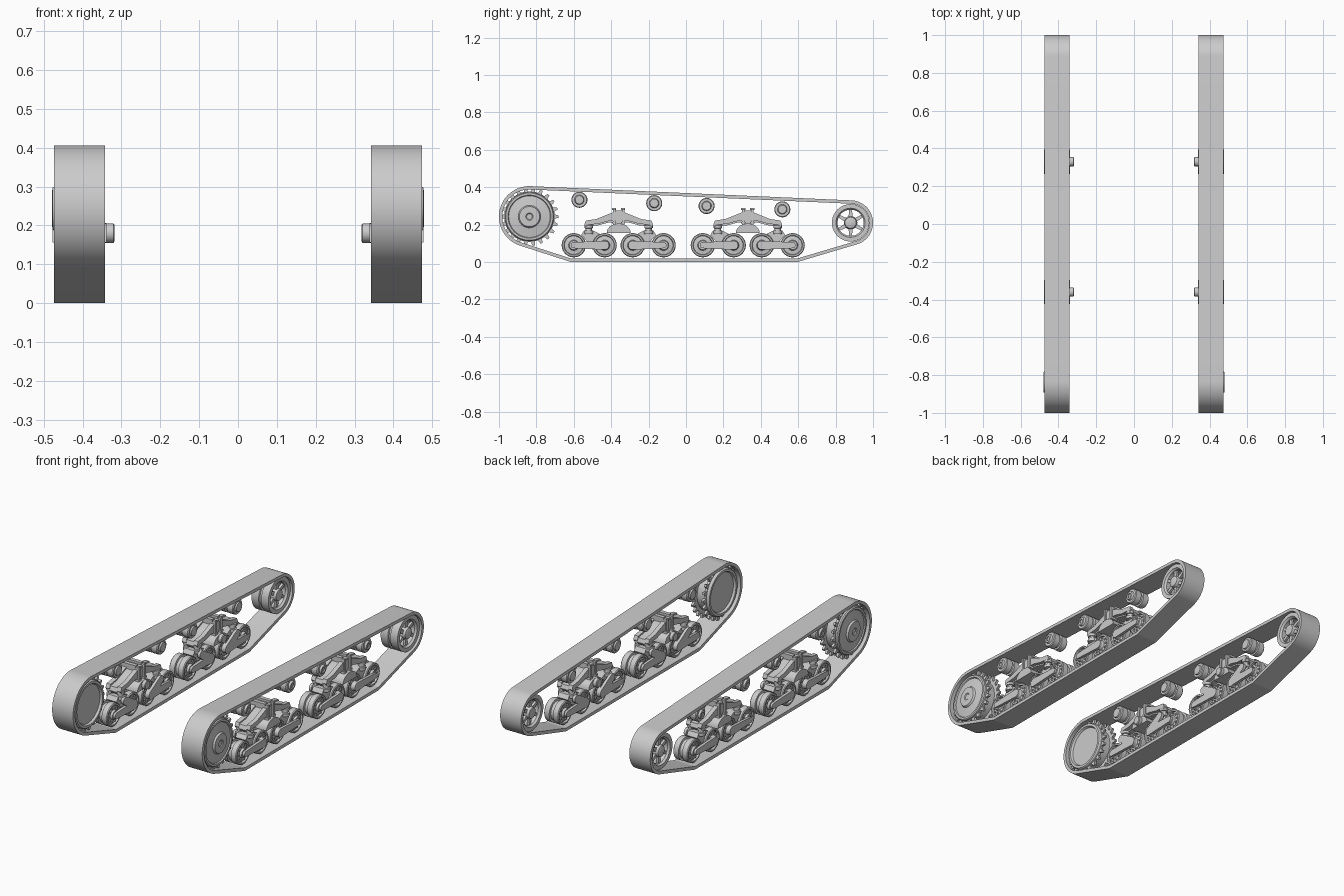
import bpy
import bmesh
from math import cos, sin, pi, tau
from mathutils import Vector

cube = bpy.data.objects.get("Cube")
if cube:
    bpy.data.objects.remove(cube)

grey = bpy.data.materials.new("steel_grey")
grey.use_nodes = True
COLOUR = (0.6, 0.6, 0.6, 1)
grey.diffuse_color = COLOUR
grey.node_tree.nodes["Principled BSDF"].inputs["Base Color"].default_value = COLOUR
parts = []


def finish(name, bm):
    """Turn the bmesh into an object mirrored to the other track."""
    bmesh.ops.recalc_face_normals(bm, faces=bm.faces)
    mesh = bpy.data.meshes.new(name)
    bm.to_mesh(mesh)
    bm.free()
    mesh.materials.append(grey)
    obj = bpy.data.objects.new(name, mesh)
    bpy.context.collection.objects.link(obj)
    mod = obj.modifiers.new("other_side", 'MIRROR')
    mod.use_mirror_merge = False
    parts.append(obj)


def skin(bm, rings, closed):
    """Bridge rings of points; cap the ends unless the rings form a loop."""
    rows = [[bm.verts.new(p) for p in ring] for ring in rings]
    pairs = list(zip(rows, rows[1:])) + ([(rows[-1], rows[0])] if closed else [])
    for a, b in pairs:
        for i in range(len(a)):
            j = (i + 1) % len(a)
            bm.faces.new((a[i], a[j], b[j], b[i]))
    if not closed:
        bm.faces.new(rows[0])
        bm.faces.new(rows[-1])


def lathe(bm, centre, profile, n=32, closed=False, upright=False):
    """Turn (distance, radius) pairs around the x axis, or z if upright."""
    c = Vector(centre)
    rings = []
    for d, r in profile:
        ring = [(r * cos(tau * i / n), r * sin(tau * i / n)) for i in range(n)]
        rings.append([c + Vector((u, v, d) if upright else (d, u, v)) for u, v in ring])
    skin(bm, rings, closed)


def prism(bm, outline, x0, x1):
    skin(bm, [[(x, y, z) for y, z in outline] for x in (x0, x1)], False)


def hull(circles, n=32, inset=0.0):
    """Outline wrapped tightly around circles (y, z, radius)."""
    points = []
    for i in range(n):
        u, v = cos(tau * i / n), sin(tau * i / n)
        y, z, r = max(circles, key=lambda c: c[0] * u + c[1] * v + c[2])
        points.append((y + (r - inset) * u, z + (r - inset) * v))
    return points


MID = 0.408
SPROCKET = (-0.837, 0.243)
IDLER = (0.88, 0.21)

# Track band
bm = bmesh.new()
path = [(*SPROCKET, 0.163), (*IDLER, 0.12), (-0.61, 0.03, 0.03), (0.59, 0.03, 0.03)]
outer, inner = hull(path, 160), hull(path, 160, 0.018)
skin(bm, [[(0.342, *o), (0.474, *o), (0.474, *i), (0.342, *i)]
          for o, i in zip(outer, inner)], True)
finish("track_band", bm)

# Drive sprocket: dished drum and two toothed rings
bm = bmesh.new()
lathe(bm, (0, *SPROCKET), [(0.362, 0.108), (0.35, 0.114), (0.35, 0.127), (0.356, 0.131),
      (0.375, 0.131), (0.38, 0.115), (0.435, 0.115), (0.44, 0.131), (0.46, 0.131),
      (0.466, 0.126), (0.466, 0.115), (0.46, 0.111), (0.468, 0.06), (0.478, 0.054),
      (0.479, 0.02), (0.475, 0.015)], 48)
finish("sprocket_drum", bm)
bm = bmesh.new()
TEETH = 22
gear = []
for i in range(TEETH):
    for step, r in ((-0.3, 0.135), (-0.14, 0.156), (0.14, 0.156), (0.3, 0.135)):
        a = tau * (i + step) / TEETH
        gear.append((SPROCKET[0] + r * cos(a), SPROCKET[1] + r * sin(a)))
for x in (0.366, 0.436):
    prism(bm, gear, x, x + 0.014)
finish("sprocket_teeth", bm)

# Idler wheel: rim, hub and six spokes
bm = bmesh.new()
lathe(bm, (0, *IDLER), [(0.355, 0.078), (0.355, 0.1), (0.4, 0.1), (0.403, 0.092),
      (0.413, 0.092), (0.416, 0.1), (0.461, 0.1), (0.461, 0.078), (0.45, 0.07),
      (0.366, 0.07)], 40, closed=True)
finish("idler_rim", bm)
bm = bmesh.new()
lathe(bm, (0, *IDLER), [(0.355, 0.018), (0.355, 0.03), (0.375, 0.036), (0.44, 0.036),
                        (0.461, 0.03), (0.466, 0.018)], 24)
finish("idler_hub", bm)
bm = bmesh.new()
for i in range(6):
    a = tau * i / 6 + pi / 6
    spoke = [(IDLER[0] + r * cos(a), IDLER[1] + r * sin(a), w)
             for r, w in ((0.03, 0.011), (0.074, 0.008))]
    for x in (0.368, 0.434):
        prism(bm, hull(spoke, 12), x, x + 0.014)
finish("idler_spokes", bm)

# Return rollers
bm = bmesh.new()
for y, z in ((-0.57, 0.333), (-0.17, 0.315), (0.11, 0.3), (0.515, 0.282)):
    lathe(bm, (MID, y, z), [(-0.055, 0.018), (-0.055, 0.026), (-0.047, 0.028), (-0.047, 0.039),
          (-0.042, 0.043), (-0.008, 0.043), (-0.006, 0.034), (0.006, 0.034), (0.008, 0.043),
          (0.042, 0.043), (0.047, 0.039), (0.047, 0.026), (0.058, 0.022), (0.058, 0.012),
          (0.052, 0.012)], 28)
finish("return_rollers", bm)

# Two suspension bogies, each carrying four wheels
for label, cy in (("front", -0.36), ("rear", 0.33)):
    wheels, bolts, arms, struts = (bmesh.new() for _ in range(4))
    for s in (-1, 1):
        for off in (0.075, 0.24):
            wy = cy + s * off
            half = [(0.052, 0.014), (0.052, 0.024), (0.04, 0.028), (0.036, 0.05), (0.046, 0.053),
                    (0.046, 0.061), (0.042, 0.065), (0.012, 0.065), (0.01, 0.054)]
            profile = [(-d, r) for d, r in half] + half[::-1]
            lathe(wheels, (MID, wy, 0.09), profile)
            for k in range(10):
                a = tau * k / 10
                pos = (MID, wy + 0.04 * cos(a), 0.09 + 0.04 * sin(a))
                lathe(bolts, pos, [(-0.044, 0.005), (0.044, 0.005)], 8)
        # Rocking arms: slim bar outside, broad plate inside, block above the gap
        far, near, apex = cy + s * 0.24, cy + s * 0.075, cy + s * 0.16
        prism(arms, hull([(far, 0.09, 0.016), (near, 0.09, 0.024)]), 0.456, 0.472)
        prism(arms, hull([(far, 0.09, 0.018), (near, 0.09, 0.024)]), 0.344, 0.36)
        prism(arms, hull([(apex, 0.145, 0.022), (near, 0.09, 0.026)]), 0.344, 0.36)
        block = [(0.2, 0.145), (0.185, 0.168), (0.135, 0.168), (0.05, 0.125),
                 (0.04, 0.1), (0.16, 0.1)]
        prism(arms, [(cy + s * y, z) for y, z in block], 0.375, 0.441)
        # Sprung struts between arm and beam
        for x in (0.378, 0.438):
            lathe(struts, (x, apex, 0), [(0.15, 0.024), (0.168, 0.024), (0.17, 0.017),
                  (0.18, 0.017), (0.182, 0.023), (0.196, 0.023), (0.2, 0.016), (0.215, 0.014)],
                  16, upright=True)
    finish(label + "_road_wheels", wheels)
    finish(label + "_wheel_bolts", bolts)
    finish(label + "_rocker_arms", arms)
    finish(label + "_spring_struts", struts)

    # Arched beam with side ribs
    bm = bmesh.new()
    arch = [(0, 0.268), (0.03, 0.266), (0.07, 0.25), (0.12, 0.23), (0.175, 0.222),
            (0.184, 0.2), (0.175, 0.186), (0.16, 0.2), (0.11, 0.204), (0.06, 0.218), (0, 0.222)]
    outline = [(cy + y, z) for y, z in arch] + [(cy - y, z) for y, z in arch[-2:0:-1]]
    for x0, x1 in ((0.36, 0.385), (0.431, 0.456)):
        prism(bm, outline, x0, x1)
    core = [(y, z - 0.008) for y, z in outline]
    prism(bm, core, 0.38, 0.436)
    finish(label + "_arched_beam", bm)

    # Central bracket posts with caps and a tie bar
    bm = bmesh.new()
    for s in (-1, 1):
        y = cy + s * 0.024
        for w, z0, z1, x0, x1 in ((0.007, 0.2, 0.285, 0.352, 0.464),
                                  (0.011, 0.278, 0.29, 0.37, 0.446),
                                  (0.011, 0.205, 0.215, 0.348, 0.468)):
            prism(bm, [(y - w, z0), (y + w, z0), (y + w, z1), (y - w, z1)], x0, x1)
    prism(bm, [(cy - 0.02, 0.2), (cy + 0.02, 0.2), (cy + 0.02, 0.275), (cy - 0.02, 0.275)],
          0.362, 0.454)
    finish(label + "_centre_bracket", bm)

    # Pivot housing and mounting shaft
    bm = bmesh.new()
    dome = [(cy + 0.064 * cos(pi * i / 12), 0.156 + 0.05 * sin(pi * i / 12)) for i in range(13)]
    prism(bm, dome, 0.339, 0.477)
    finish(label + "_pivot_housing", bm)
    bm = bmesh.new()
    lathe(bm, (0, cy, 0.18), [(0.318, 0.021), (0.321, 0.025), (0.36, 0.025)], 24)
    finish(label + "_pivot_shaft", bm)

# Smooth round surfaces, keep edges crisp
bpy.ops.object.select_all(action='DESELECT')
for obj in parts:
    obj.select_set(True)
bpy.context.view_layer.objects.active = parts[0]
bpy.ops.object.shade_smooth_by_angle(angle=pi / 6)
